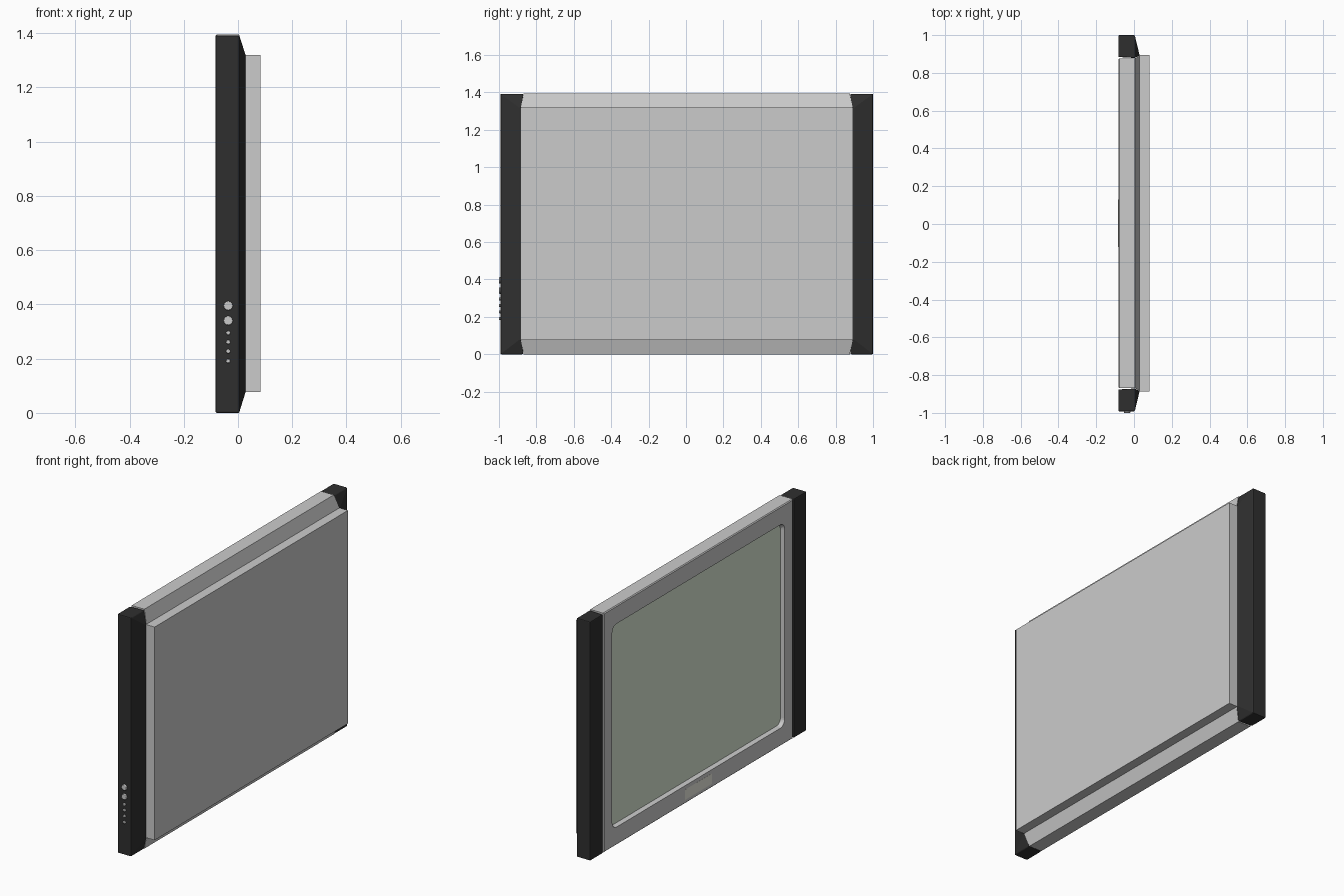
import bpy, bmesh, math

if "Cube" in bpy.data.objects:
    bpy.data.objects.remove(bpy.data.objects["Cube"])

YC = 0.004      # body is centred slightly off y = 0 because the buttons protrude
ZM = 0.697      # mid height


def material(name, rgb):
    m = bpy.data.materials.new(name)
    m.diffuse_color = (*rgb, 1)
    m.use_nodes = True
    m.node_tree.nodes["Principled BSDF"].inputs["Base Color"].default_value = m.diffuse_color
    return m


def finish(name, bm, mat=None):
    bmesh.ops.recalc_face_normals(bm, faces=bm.faces)
    me = bpy.data.meshes.new(name)
    bm.to_mesh(me)
    bm.free()
    ob = bpy.data.objects.new(name, me)
    bpy.context.collection.objects.link(ob)
    if mat:
        me.materials.append(mat)
    return ob


def loft(name, sections, mat=None):
    """Skin a list of outlines, each given as (x, [(y, z), ...])."""
    bm = bmesh.new()
    rings = [[bm.verts.new((x, y, z)) for y, z in pts] for x, pts in sections]
    n = len(rings[0])
    for a, b in zip(rings, rings[1:]):
        for i in range(n):
            j = (i + 1) % n
            bm.faces.new((a[i], a[j], b[j], b[i]))
    bm.faces.new(rings[0])
    bm.faces.new(rings[-1])
    return finish(name, bm, mat)


def rect(y0, y1, z0, z1):
    return [(y0, z0), (y1, z0), (y1, z1), (y0, z1)]


def round_rect(hy, hz, r, seg=6):
    pts = []
    for k, (sy, sz) in enumerate([(1, 1), (-1, 1), (-1, -1), (1, -1)]):
        for i in range(seg + 1):
            a = math.pi / 2 * (k + i / seg)
            pts.append((YC + sy * (hy - r) + r * math.cos(a),
                        ZM + sz * (hz - r) + r * math.sin(a)))
    return pts


def bevel(ob, width, seg=2):
    mod = ob.modifiers.new("bevel", 'BEVEL')
    mod.width, mod.segments, mod.limit_method = width, seg, 'ANGLE'


dark = material("dark_plastic", (0.028, 0.028, 0.028))
glass = material("screen_glass", (0.70, 0.80, 0.66))

# central housing with sloped rear edges
body = loft("housing", [
    (-0.083, rect(YC - 0.867, YC + 0.867, 0.005, 1.39)),
    (-0.078, rect(YC - 0.872, YC + 0.872, 0.0, 1.395)),
    (0.004, rect(YC - 0.872, YC + 0.872, 0.0, 1.395)),
    (0.028, rect(YC - 0.887, YC + 0.887, 0.077, 1.319))])

# screen opening, flared towards the viewer
cutter = loft("opening_cutter", [
    (-0.09, round_rect(0.797, 0.595, 0.042)),
    (-0.058, round_rect(0.785, 0.583, 0.036))])
cutter.hide_render = True
mod = body.modifiers.new("opening", 'BOOLEAN')
mod.object, mod.operation, mod.solver = cutter, 'DIFFERENCE', 'EXACT'
bpy.context.view_layer.objects.active = body
bpy.ops.object.modifier_apply(modifier="opening")
bpy.data.objects.remove(cutter)

# screen
loft("screen", [
    (-0.062, round_rect(0.785, 0.583, 0.036)),
    (-0.057, round_rect(0.785, 0.583, 0.036))], glass)

# blank plate under the screen
plate = rect(YC - 0.125, YC + 0.125, 0.022, 0.082)
loft("front_plate", [(-0.0835, plate), (-0.08, plate)],
     material("plate_grey", (0.8, 0.8, 0.72)))

# rear cover
back = rect(YC - 0.89, YC + 0.89, 0.077, 1.319)
loft("rear_cover", [(0.027, back), (0.083, back)])

# side pillars, tapered at the rear
for side, label in ((-1, "button_side"), (1, "plain_side")):
    def span(a, b, z0, z1):
        return rect(YC + side * a, YC + side * b, z0, z1)
    pillar = loft("pillar_" + label, [
        (-0.083, span(0.880, 0.996, 0.0, 1.392)),
        (0.004, span(0.875, 0.996, 0.0, 1.392)),
        (0.028, span(0.887, 0.896, 0.077, 1.319))], dark)
    bevel(pillar, 0.005)

# two round buttons and a row of four small lamps on one pillar
for i, (z, r) in enumerate([(0.395, 0.017), (0.34, 0.017), (0.295, 0.008),
                            (0.261, 0.008), (0.227, 0.008), (0.191, 0.008)]):
    bpy.ops.mesh.primitive_cylinder_add(
        vertices=24, radius=r, depth=0.02, location=(-0.036, -0.99, z),
        rotation=(math.pi / 2, 0, 0))
    ob = bpy.context.object
    ob.name = ("button_" if r > 0.01 else "lamp_") + str(i + 1)
    bevel(ob, 0.003)
    bpy.ops.object.shade_smooth_by_angle()
